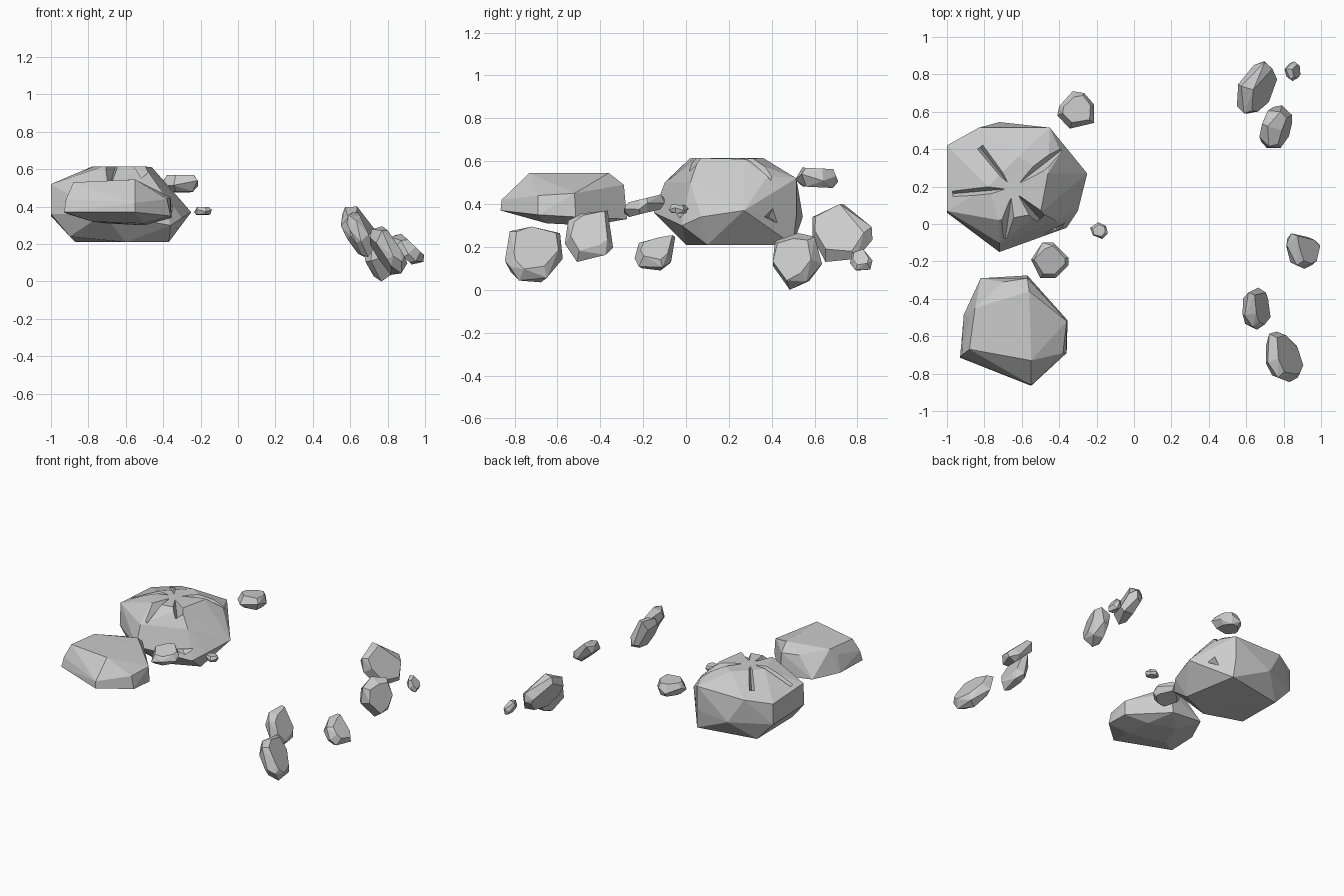
import bpy, bmesh, math, random
from mathutils import Vector

if "Cube" in bpy.data.objects:
    bpy.data.objects.remove(bpy.data.objects["Cube"])


def hull_object(name, pts, lo=None, hi=None, merge=7):
    """Convex faceted stone, optionally fitted to the box lo..hi."""
    if lo:
        a = [min(p[i] for p in pts) for i in range(3)]
        b = [max(p[i] for p in pts) for i in range(3)]
        pts = [[lo[i] + (p[i] - a[i]) / (b[i] - a[i]) * (hi[i] - lo[i])
                for i in range(3)] for p in pts]
    bm = bmesh.new()
    for p in pts:
        bm.verts.new(p)
    bmesh.ops.convex_hull(bm, input=bm.verts)
    loose = [v for v in bm.verts if not v.link_faces]
    bmesh.ops.delete(bm, geom=loose, context='VERTS')
    bmesh.ops.dissolve_limit(bm, angle_limit=math.radians(merge),
                             verts=bm.verts, edges=bm.edges)
    bmesh.ops.recalc_face_normals(bm, faces=bm.faces)
    mesh = bpy.data.meshes.new(name)
    bm.to_mesh(mesh)
    bm.free()
    ob = bpy.data.objects.new(name, mesh)
    bpy.context.collection.objects.link(ob)
    return ob


def carve(target, name, pts):
    """Subtract a hidden wedge from the target."""
    cutter = hull_object(name + "_cutter", pts)
    mod = target.modifiers.new(name, 'BOOLEAN')
    mod.operation, mod.solver, mod.object = 'DIFFERENCE', 'EXACT', cutter
    cutter.hide_render = True
    cutter.hide_set(True)


def slab_points(ring, thick, seed):
    """Outline with chipped rim, smaller flat facet above and below: (u, v, n)."""
    rng = random.Random(seed)
    n = len(ring)
    cu = sum(p[0] for p in ring) / n
    cv = sum(p[1] for p in ring) / n
    pts = []
    for i, (u, v) in enumerate(ring):
        k = 0.15 if i % 2 else -0.15
        pts.append((u, v, k * thick))
        for side in (1, -1):
            s = rng.uniform(0.66, 0.86)
            pts.append((cu + (u - cu) * s, cv + (v - cv) * s, side * thick / 2))
    return pts


def flat_rock(name, ring, lo, hi, thick, tilt, seed):
    pts = [(u, v, n + tilt * v) for u, v, n in slab_points(ring, thick, seed)]
    hull_object(name, pts, lo, hi)


def leaning_rock(name, ring, lo, hi, thick, lean, yaw, seed):
    """Ring is the (y, z) outline seen from the right; x follows lean and yaw."""
    nrm = Vector((1, -yaw, lean)).normalized()
    pts = [Vector((yaw * y - lean * z, y, z)) + nrm * n
           for y, z, n in slab_points(ring, thick, seed)]
    hull_object(name, pts, lo, hi)


# large boulder
boulder = hull_object("large_boulder", [
    (-.72, .02, .615), (-.5, .06, .615), (-.46, .27, .61), (-.62, .36, .615), (-.78, .2, .615),
    (-1, .42, .5), (-.83, .515, .52), (-.45, .515, .52), (-1, .07, .52), (-.39, .38, .53),
    (-.72, -.1, .5), (-.42, .02, .5),
    (-.25, .27, .37), (-.30, .07, .34), (-.72, -.15, .36), (-.36, -.02, .3),
    (-1, .42, .35), (-1, .06, .36), (-.72, .545, .34), (-.45, .515, .35),
    (-.9, .05, .24), (-.87, .42, .21), (-.44, .5, .21), (-.37, .1, .21), (-.6, 0, .21)], merge=4)

# cracks radiating over the boulder top: angle, start, end, half width
for ang, r0, r1, w in [(128, .04, .28, .05), (38, .05, .36, .08), (185, .04, .32, .07),
                       (262, .05, .27, .07), (312, .05, .22, .05)]:
    d = Vector((math.cos(math.radians(ang)), math.sin(math.radians(ang)), 0))
    s = Vector((-d.y, d.x, 0))
    c = Vector((-.65, .19, 0))
    a, b = c + d * r0, c + d * r1
    up = Vector((0, 0, .64))
    carve(boulder, "crack", [a + up, b + up + s * w, b + up - s * w,
                             a + Vector((0, 0, .61)), b + Vector((0, 0, .50))])

# notches on the flanks
carve(boulder, "back_notch", [(-.2, .52, .36), (-.3, .5, .26), (-.2, .34, .34),
                              (-.25, .44, .45), (-.42, .385, .34)])
carve(boulder, "front_notch", [(-.5, -.2, .37), (-.25, -.08, .36), (-.25, 0, .40),
                               (-.3, -.12, .29), (-.47, .02, .36)])

# broad flat boulder
hull_object("flat_boulder", [
    (-.82, -.29, .36), (-.57, -.275, .33), (-.355, -.515, .34), (-.36, -.69, .35),
    (-.55, -.865, .37), (-.93, -.715, .37), (-.91, -.485, .36),
    (-.70, -.31, .50), (-.57, -.29, .49), (-.36, -.52, .45), (-.38, -.69, .44), (-.55, -.86, .42),
    (-.92, -.7, .44), (-.88, -.5, .48),
    (-.88, -.67, .53), (-.65, -.64, .55), (-.55, -.52, .55), (-.56, -.36, .545), (-.85, -.45, .53),
    (-.55, -.73, .545),
    (-.5, -.45, .30), (-.7, -.4, .31), (-.78, -.6, .32), (-.5, -.65, .31)])

# small flat stones
flat_rock("flat_stone_front", [(-.55, -.19), (-.49, -.1), (-.43, -.1), (-.35, -.18),
                               (-.35, -.22), (-.42, -.29), (-.5, -.29)],
          (-.55, -.29, .34), (-.35, -.1, .445), .07, .25, 2)
flat_rock("flat_stone_tiny", [(-.235, -.02), (-.19, .01), (-.15, -.01), (-.14, -.05),
                              (-.17, -.08), (-.22, -.06)],
          (-.235, -.08, .355), (-.14, .01, .398), .04, -.05, 3)
flat_rock("flat_stone_back", [(-.41, .58), (-.40, .63), (-.33, .71), (-.27, .7),
                              (-.22, .64), (-.22, .54), (-.345, .51)],
          (-.41, .51, .475), (-.215, .71, .57), .09, -.05, 4)

# leaning stones on the right: outline, box corners, thickness, lean, yaw
leaning_rock("leaning_stone_back", [(.59, .25), (.60, .33), (.735, .4), (.87, .285),
                                    (.865, .24), (.8, .14), (.65, .14)],
             (.55, .59, .13), (.765, .87, .4), .10, .55, .35, 5)
leaning_rock("leaning_stone_low", [(.4, .11), (.42, .22), (.52, .265), (.61, .24),
                                   (.635, .12), (.57, .03), (.48, .0)],
             (.67, .405, 0), (.845, .635, .265), .11, .25, .35, 6)
leaning_rock("leaning_stone_tiny", [(.765, .13), (.775, .17), (.83, .19), (.87, .135),
                                    (.86, .1), (.79, .09)],
             (.805, .765, .09), (.89, .87, .19), .05, .6, 0, 7)
leaning_rock("leaning_stone_middle", [(-.24, .16), (-.22, .22), (-.11, .255), (-.05, .25),
                                      (-.07, .14), (-.11, .1), (-.22, .12)],
             (.815, -.24, .09), (.995, -.05, .255), .08, .9, 0, 8)
leaning_rock("leaning_stone_short", [(-.565, .22), (-.55, .32), (-.49, .37), (-.37, .37),
                                     (-.345, .2), (-.38, .15), (-.51, .13)],
             (.58, -.565, .13), (.73, -.34, .37), .10, .55, 0, 9)
leaning_rock("leaning_stone_front", [(-.845, .14), (-.83, .27), (-.74, .295), (-.6, .26),
                                     (-.58, .15), (-.66, .035), (-.78, .04), (-.83, .09)],
             (.705, -.845, .035), (.905, -.575, .295), .11, .75, -.3, 10)
